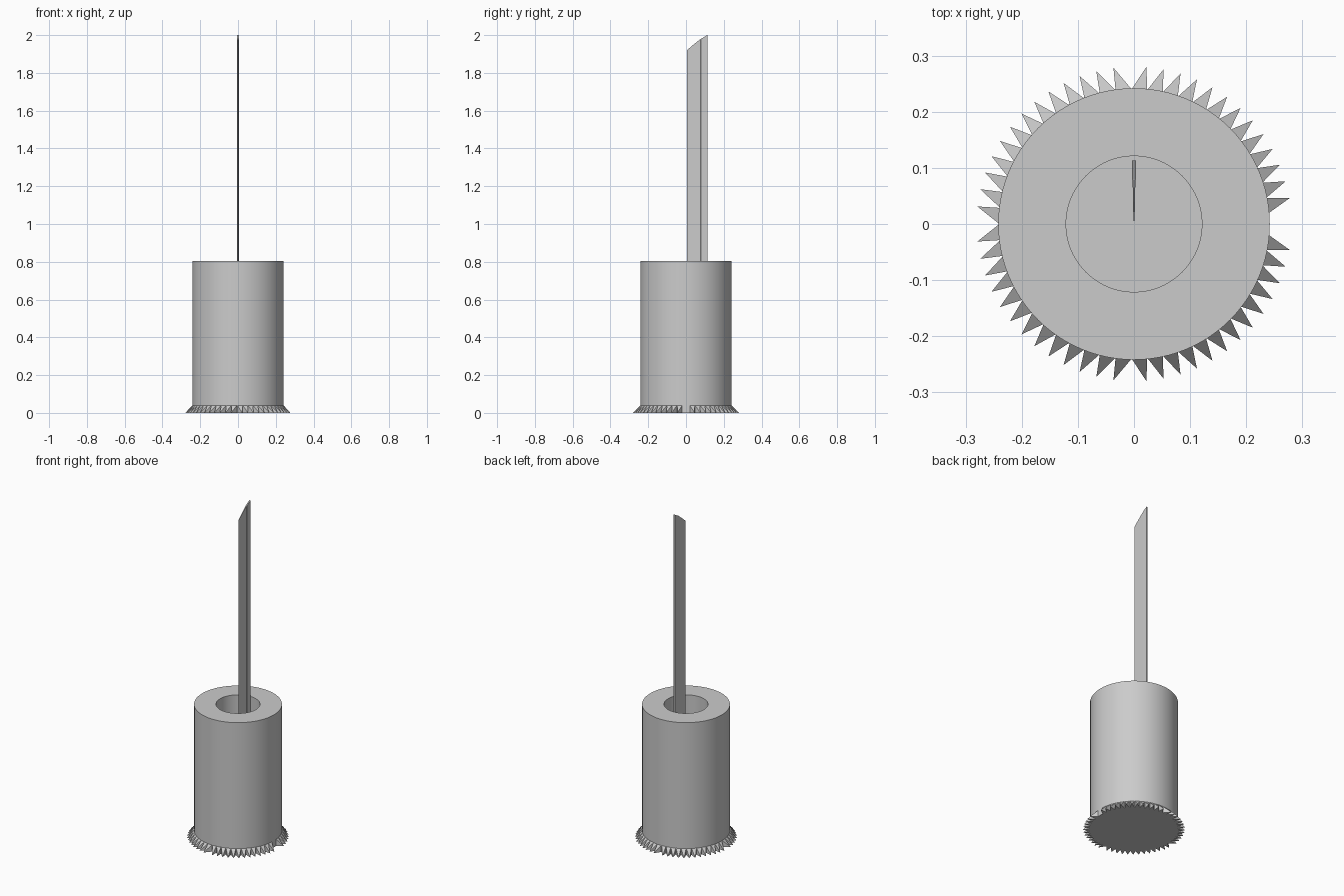
import bpy, bmesh
from math import sin, cos, radians, pi

cube = bpy.data.objects.get("Cube")
if cube:
    bpy.data.objects.remove(cube, do_unlink=True)

R, BORE, TOP, FLOOR = 0.242, 0.121, 0.805, 0.04
TIP_R, SKIRT = 0.281, 0.042
SEGMENTS = 96

grey = bpy.data.materials.new("plain grey")
grey.use_nodes = True
colour = (0.6, 0.6, 0.6, 1)
grey.diffuse_color = colour
grey.node_tree.nodes["Principled BSDF"].inputs["Base Color"].default_value = colour


def finish(name, bm, smooth=False):
    bmesh.ops.recalc_face_normals(bm, faces=bm.faces)
    mesh = bpy.data.meshes.new(name)
    bm.to_mesh(mesh)
    bm.free()
    mesh.materials.append(grey)
    obj = bpy.data.objects.new(name, mesh)
    bpy.context.collection.objects.link(obj)
    if smooth:
        bpy.ops.object.select_all(action='DESELECT')
        obj.select_set(True)
        bpy.context.view_layer.objects.active = obj
        bpy.ops.object.shade_smooth_by_angle(angle=radians(30))
    return obj


def polar(r, angle, z):
    return (r * cos(angle), r * sin(angle), z)


# Thick-walled cup: rings from the underside, up the wall and down the bore
bm = bmesh.new()
rings = []
for r, z in [(R, 0), (R, TOP), (BORE, TOP), (BORE, FLOOR)]:
    rings.append([bm.verts.new(polar(r, 2 * pi * i / SEGMENTS, z))
                  for i in range(SEGMENTS)])
for low, high in zip(rings, rings[1:]):
    for i in range(SEGMENTS):
        j = (i + 1) % SEGMENTS
        bm.faces.new((low[i], low[j], high[j], high[i]))
bm.faces.new(rings[0])
bm.faces.new(rings[-1])
finish("holder_body", bm, smooth=True)

# Wedge teeth round the foot, mirrored front to back, with a gap on the left
bm = bmesh.new()
PER_QUADRANT = 13


def add_tooth(start, end, tip, side):
    pts = [polar(R - 0.002, a, z) for a in (start, end) for z in (0, SKIRT)]
    pts.append(polar(TIP_R, tip, 0))
    a, b, c, d, t = [bm.verts.new((x, y * side, z)) for x, y, z in pts]
    for face in ((a, b, d, c), (a, b, t), (c, d, t), (b, d, t), (a, c, t)):
        bm.faces.new(face)


# base range and tip range of each quadrant, in degrees
for base0, base1, tip0, tip1 in [(4.5, 91, 9.4, 85.5), (91, 180, 97.5, 173.6)]:
    width = (base1 - base0) / PER_QUADRANT
    for k in range(PER_QUADRANT):
        start = base0 + width * k
        tip = tip0 + (tip1 - tip0) * k / (PER_QUADRANT - 1)
        for side in (1, -1):
            add_tooth(radians(start), radians(start + width), radians(tip), side)
finish("foot_teeth", bm)

# Thin upright blade: thick spine at the back, tapering to the front edge
bm = bmesh.new()
sections = [(0.005, 0.001, 1.92), (0.04, 0.0017, 1.95),
            (0.078, 0.0025, 1.98), (0.08, 0.004, 1.981), (0.113, 0.004, 2.0)]
loops = []
for y, half, top in sections:
    loops.append([bm.verts.new(p) for p in
                  [(-half, y, FLOOR), (half, y, FLOOR),
                   (half, y, top), (-half, y, top)]])
for a, b in zip(loops, loops[1:]):
    for i in range(4):
        j = (i + 1) % 4
        bm.faces.new((a[i], a[j], b[j], b[i]))
bm.faces.new(loops[0])
bm.faces.new(loops[-1])
finish("blade", bm)
